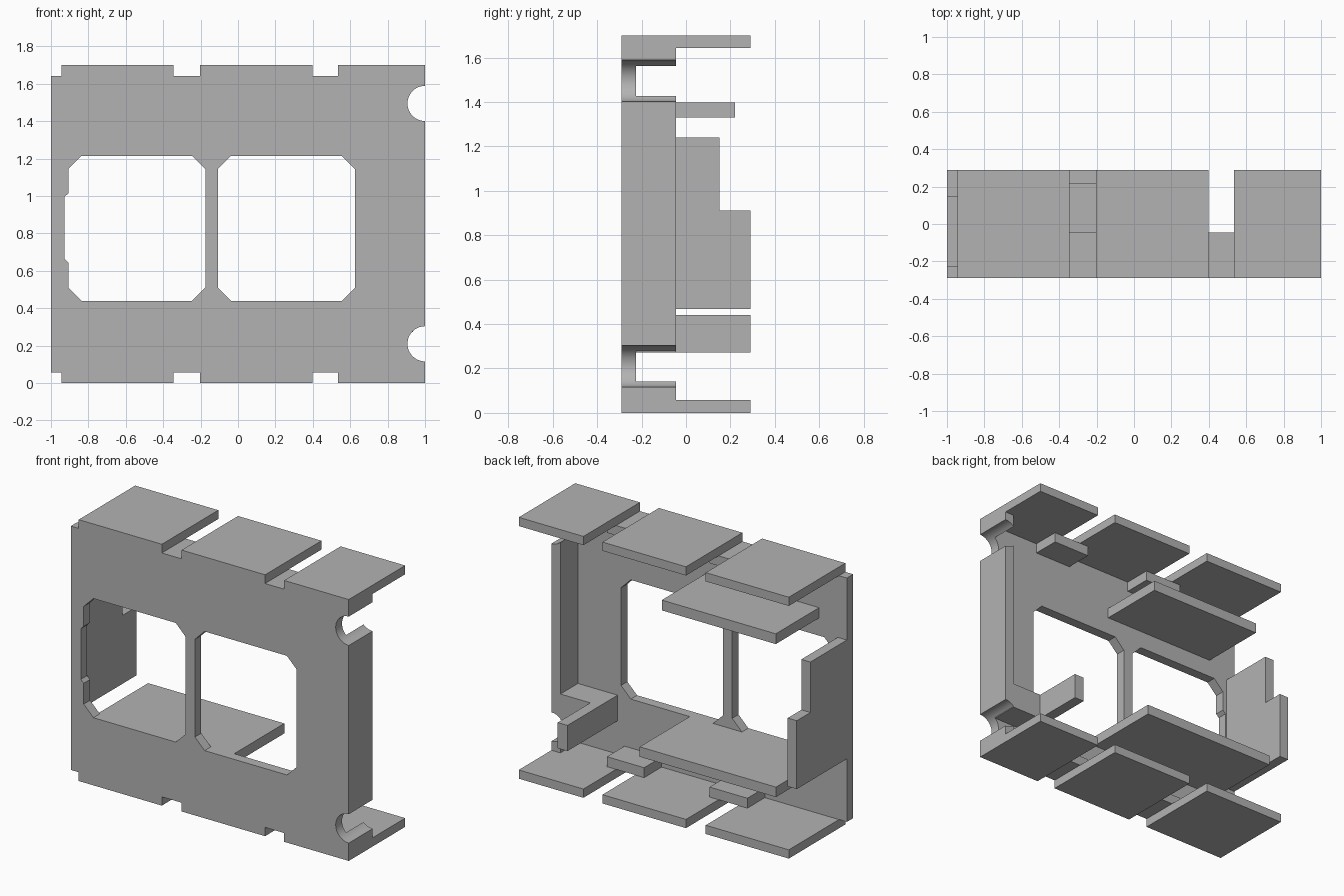
import bpy, bmesh, math

if "Cube" in bpy.data.objects:
    bpy.data.objects.remove(bpy.data.objects["Cube"])

FRONT, BACK, T = -0.29, 0.29, 0.065      # front plane, rear plane, sheet thickness
INNER = FRONT + T                        # rear face of the front plate
LIP = -0.045                             # rear edge of the side flange
H, TAB = 1.70, 0.057                     # total height, tab thickness
R, HOLES = 0.094, (0.21, 1.495)          # side scallops

grey = bpy.data.materials.new("grey")
grey.diffuse_color = (0.45, 0.45, 0.45, 1)
grey.use_nodes = True
grey.node_tree.nodes["Principled BSDF"].inputs["Base Color"].default_value = grey.diffuse_color


def prism(name, loops, y0, y1):
    """Extrude closed x/z outlines (later loops are holes) from y0 to y1."""
    cu = bpy.data.curves.new(name, 'CURVE')
    cu.dimensions, cu.fill_mode = '2D', 'BOTH'
    cu.extrude = (y1 - y0) / 2
    for pts in loops:
        sp = cu.splines.new('POLY')
        sp.points.add(len(pts) - 1)
        for p, (x, z) in zip(sp.points, pts):
            p.co = (x, z, 0, 1)
        sp.use_cyclic_u = True
    tmp = bpy.data.objects.new(name + "_curve", cu)
    bpy.context.collection.objects.link(tmp)
    dg = bpy.context.evaluated_depsgraph_get()
    me = bpy.data.meshes.new_from_object(tmp.evaluated_get(dg))
    bpy.data.objects.remove(tmp)
    bm = bmesh.new()
    bm.from_mesh(me)
    bmesh.ops.remove_doubles(bm, verts=bm.verts, dist=1e-4)
    for v in bm.verts:
        x, z, d = v.co
        v.co = (x, (y0 + y1) / 2 - d, z)
    bmesh.ops.recalc_face_normals(bm, faces=bm.faces)
    bm.to_mesh(me)
    bm.free()
    me.materials.clear()
    me.materials.append(grey)
    me.polygons.foreach_set("use_smooth", [True] * len(me.polygons))
    me.set_sharp_from_angle(angle=math.radians(30))
    ob = bpy.data.objects.new(name, me)
    bpy.context.collection.objects.link(ob)
    return ob


def box(name, x0, x1, y0, y1, z0, z1):
    return prism(name, [[(x0, z0), (x1, z0), (x1, z1), (x0, z1)]], y0, y1)


def scallop(z, xmax):
    """Arc biting into the right edge, from bottom to top, left of xmax."""
    a = math.acos((1 - xmax) / R)        # angle from -x where the arc meets xmax
    return [(1 - R * math.cos(t), z + R * math.sin(t))
            for t in (a * (i / 12 - 1) for i in range(25))]


def window(x0, x1, z0, z1, c=0.07):
    return [(x0 + c, z0), (x1 - c, z0), (x1, z0 + c), (x1, z1 - c),
            (x1 - c, z1), (x0 + c, z1), (x0, z1 - c), (x0, z0 + c)]


# Tabs along the top and bottom edges; gaps between them are notches
tabs = [(-0.943, -0.345), (-0.203, 0.398), (0.535, 1.0)]

# Front plate outline: notched bottom, scalloped right side, notched top
outline = [(-1, TAB)]
for a, b in tabs:
    outline += [(a, TAB), (a, 0), (b, 0)] + ([(b, TAB)] if b < 1 else [])
for z in HOLES:
    outline += scallop(z, 1.0)
for a, b in reversed(tabs):
    outline += ([(b, H - TAB)] if b < 1 else []) + [(b, H), (a, H), (a, H - TAB)]
outline.append((-1, H - TAB))

# Two chamfered windows, the left one with a shallow side recess
left_win = window(-0.907, -0.175, 0.44, 1.215)
left_win += [] 
left_win[7:7] = [(-0.907, 1.015), (-0.928, 0.995), (-0.928, 0.665), (-0.907, 0.645)]
right_win = window(-0.107, 0.625, 0.44, 1.215)
prism("front_plate", [outline, left_win, right_win], FRONT, INNER)

# Horizontal tabs and the bridges behind each notch
for a, b in tabs:
    box("bottom_tab", a, b, INNER, BACK, 0, TAB)
    box("top_tab", a, b, INNER, BACK, H - TAB, H)
for (_, a), (b, _) in zip(tabs, tabs[1:]):
    box("bottom_bridge", a - T, b + T, INNER, LIP, TAB, TAB + T)
    box("top_bridge", a - T, b + T, INNER, LIP, H - TAB - T, H - TAB)

# Right flange in three pieces, split by the scallops
x0 = 1 - T
lo, hi = (scallop(z, 1.0) for z in HOLES)
inside = lambda pts: [p for p in pts if p[0] > x0 + 1e-4]
dz = math.sqrt(R * R - T * T)
below = lambda pts, z: [p for p in inside(pts) if p[1] < z] + [(x0, z - dz)]
above = lambda pts, z: [(x0, z + dz)] + [p for p in inside(pts) if p[1] > z]
pieces = [
    [(x0, TAB), (1, TAB)] + below(lo, HOLES[0]),
    above(lo, HOLES[0]) + below(hi, HOLES[1]),
    above(hi, HOLES[1]) + [(1, H - TAB), (x0, H - TAB)],
]
for p in pieces:
    prism("right_flange", [p], INNER, LIP)

# Stepped left wall
box("left_wall_lower", -1, -x0, INNER, BACK, 0.467, 0.912)
box("left_wall_upper", -1, -x0, INNER, 0.15, 0.912, 1.24)

# Shelves above and below the windows
box("lower_shelf", -0.85, 0.13, INNER, BACK, 0.375, 0.44)
box("upper_shelf", -0.80, 0.02, INNER, 0.22, 1.33, 1.397)

# L-shaped bracket beside the right flange
box("bracket_arm", 0.65, 0.72, INNER, BACK, 0.273, 0.44)
box("bracket_foot", 0.72, x0, INNER, LIP, 0.273, 0.44)
